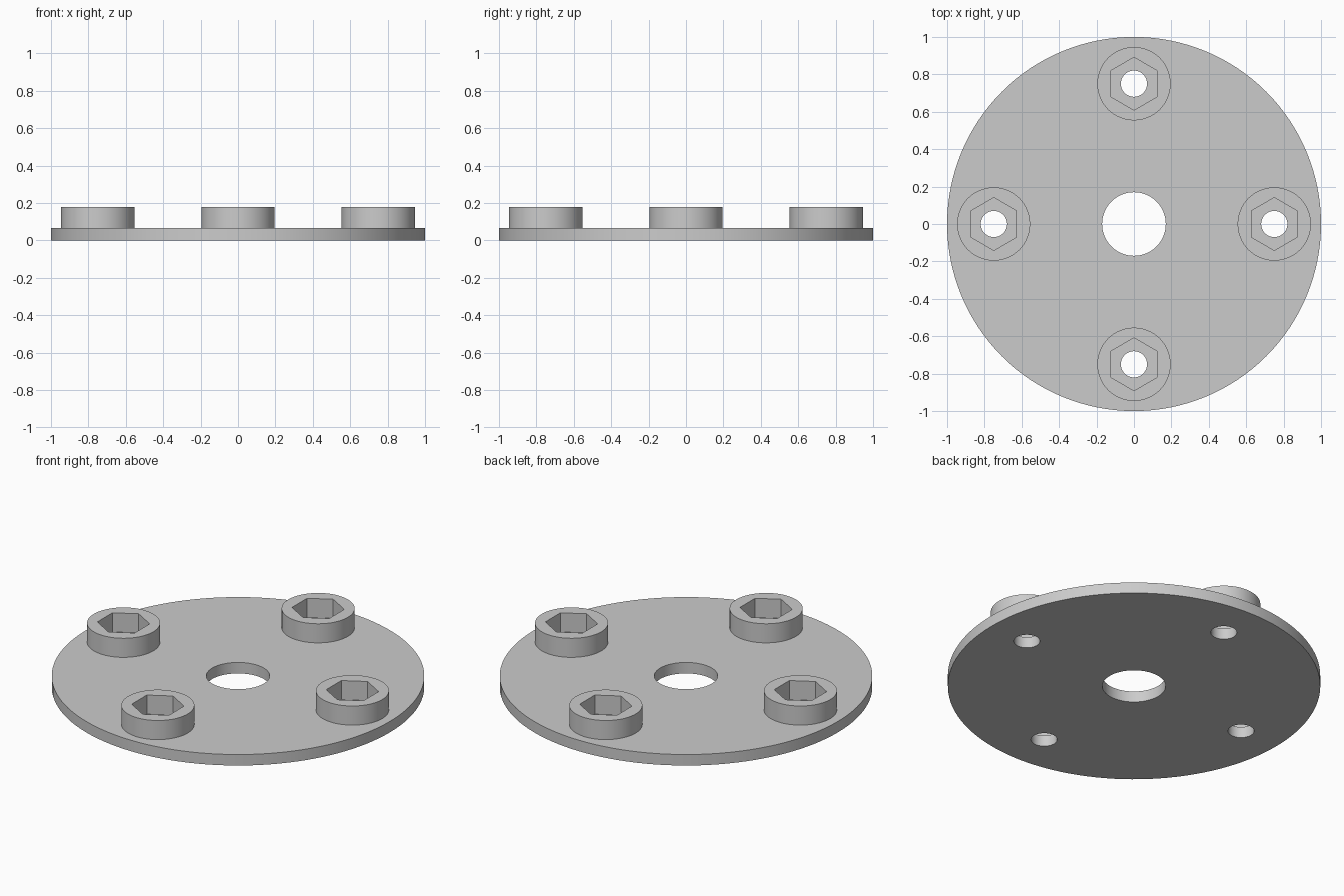
import bpy
import math

cube = bpy.data.objects.get("Cube")
if cube:
    bpy.data.objects.remove(cube, do_unlink=True)

PLATE_TOP = 0.065
BOSS_TOP = 0.178
BOLT_RADIUS = 0.75

# One plain grey for the whole part
grey = bpy.data.materials.new("plain grey")
grey.use_nodes = True
colour = (0.6, 0.6, 0.6, 1)
grey.diffuse_color = colour
grey.node_tree.nodes["Principled BSDF"].inputs["Base Color"].default_value = colour


def extruded_outline(name, loops, bottom, top, location=(0, 0)):
    """Solid from closed outlines (x, y, radius, sides); inner loops become holes."""
    curve = bpy.data.curves.new(name, "CURVE")
    curve.dimensions = "2D"
    curve.fill_mode = "BOTH"
    curve.extrude = (top - bottom) / 2
    for cx, cy, radius, sides in loops:
        spline = curve.splines.new("POLY")
        spline.points.add(sides - 1)
        spline.use_cyclic_u = True
        for i, point in enumerate(spline.points):
            a = math.pi / 2 + math.tau * i / sides
            point.co = (cx + radius * math.cos(a), cy + radius * math.sin(a), 0, 1)
    obj = bpy.data.objects.new(name, curve)
    bpy.context.collection.objects.link(obj)
    obj.location = (*location, (bottom + top) / 2)
    bpy.ops.object.select_all(action="DESELECT")
    obj.select_set(True)
    bpy.context.view_layer.objects.active = obj
    bpy.ops.object.convert(target="MESH")
    obj = bpy.context.object

    # Weld caps to walls and face everything outward
    bpy.ops.object.mode_set(mode="EDIT")
    bpy.ops.mesh.select_all(action="SELECT")
    bpy.ops.mesh.remove_doubles(threshold=0.0001)
    bpy.ops.mesh.normals_make_consistent(inside=False)
    bpy.ops.object.mode_set(mode="OBJECT")
    bpy.ops.object.shade_smooth_by_angle(angle=math.radians(30))
    obj.data.materials.clear()
    obj.data.materials.append(grey)
    return obj


# Bolt positions around the plate
bolts = {
    "left": (BOLT_RADIUS, 0),
    "right": (-BOLT_RADIUS, 0),
    "front": (0, -BOLT_RADIUS),
    "back": (0, BOLT_RADIUS),
}

# Round plate with a centre bore and four bolt holes
holes = [(x, y, 0.07, 48) for x, y in bolts.values()]
extruded_outline("flange_plate", [(0, 0, 1, 128), (0, 0, 0.17, 64)] + holes, 0, PLATE_TOP)

# Round bosses with hexagonal sockets
for side, position in bolts.items():
    extruded_outline(side + "_hex_boss", [(0, 0, 0.196, 64), (0, 0, 0.141, 6)],
                     PLATE_TOP, BOSS_TOP, position)
